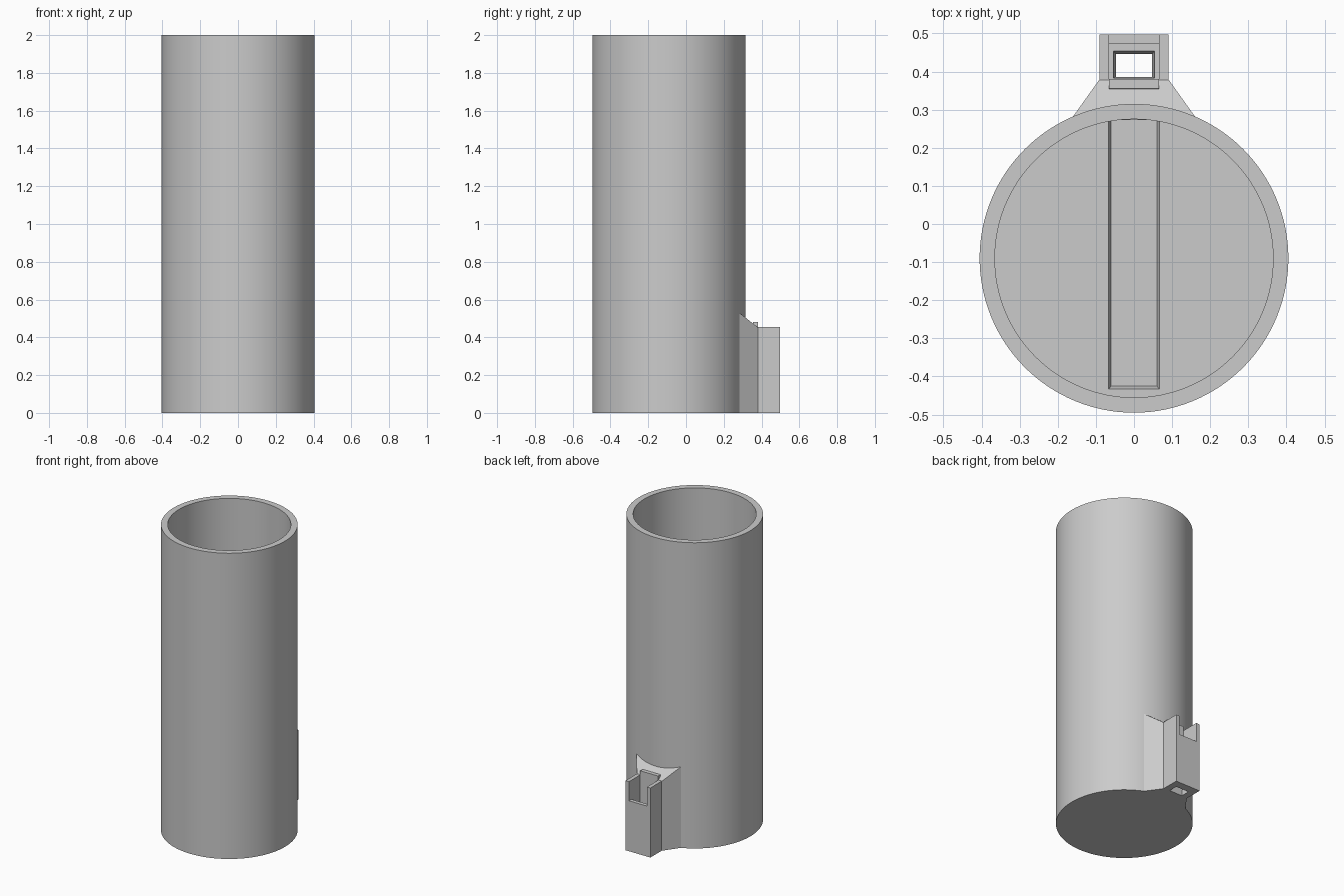
import bpy, bmesh, math
from mathutils import Matrix, Vector

if "Cube" in bpy.data.objects:
    bpy.data.objects.remove(bpy.data.objects["Cube"], do_unlink=True)

grey = bpy.data.materials.new("plain_grey")
grey.use_nodes = True
colour = (0.6, 0.6, 0.6, 1)
grey.diffuse_color = colour
grey.node_tree.nodes["Principled BSDF"].inputs["Base Color"].default_value = colour

CY, R_OUT, R_IN, FLOOR = -0.09, 0.405, 0.365, 0.04


def finish(name, bm):
    bmesh.ops.recalc_face_normals(bm, faces=bm.faces)
    mesh = bpy.data.meshes.new(name)
    bm.to_mesh(mesh)
    bm.free()
    mesh.materials.append(grey)
    ob = bpy.data.objects.new(name, mesh)
    bpy.context.collection.objects.link(ob)
    return ob


def cylinder(name, r, z0, z1):
    bm = bmesh.new()
    bmesh.ops.create_cone(bm, cap_ends=True, segments=128, radius1=r, radius2=r,
                          depth=z1 - z0, matrix=Matrix.Translation((0, CY, (z0 + z1) / 2)))
    return finish(name, bm)


def prism(name, points, direction):
    bm = bmesh.new()
    face = bm.faces.new([bm.verts.new(p) for p in points])
    side = bmesh.ops.extrude_face_region(bm, geom=[face])["geom"]
    bmesh.ops.translate(bm, vec=Vector(direction),
                        verts=[v for v in side if isinstance(v, bmesh.types.BMVert)])
    return finish(name, bm)


def taper_box(name, low, high, z0, z1):
    """Box between two rectangles (half width, y start, y end)."""
    bm = bmesh.new()
    rings = []
    for (w, a, b), z in ((low, z0), (high, z1)):
        rings.append([bm.verts.new(p) for p in ((-w, a, z), (w, a, z), (w, b, z), (-w, b, z))])
    for ring in rings:
        bm.faces.new(ring)
    for i in range(4):
        j = (i + 1) % 4
        bm.faces.new((rings[0][i], rings[0][j], rings[1][j], rings[1][i]))
    return finish(name, bm)


def combine(ob, other, operation="DIFFERENCE"):
    other.hide_render = True
    mod = ob.modifiers.new("combine", "BOOLEAN")
    mod.operation, mod.solver, mod.object = operation, "EXACT", other
    bpy.context.view_layer.objects.active = ob
    bpy.ops.object.modifier_apply(modifier=mod.name)
    bpy.data.objects.remove(other, do_unlink=True)


# Tall open cup with a shallow groove across its floor
cup = cylinder("cup", R_OUT, 0, 2)
combine(cup, cylinder("cavity", R_IN, FLOOR, 2.1))
combine(cup, taper_box("floor_groove", (0.06, -0.425, 0.273), (0.067, -0.434, 0.273),
                       FLOOR - 0.02, FLOOR + 0.002))

# Rear bracket with flared root and sloping shoulder
half = [(0.165, 0.275), (0.09, 0.38), (0.09, 0.497)]
outline = [(x, y, 0) for x, y in half] + [(-x, y, 0) for x, y in reversed(half)]
bracket = prism("clip_bracket", outline, (0, 0, 0.65))
slope = [(0.2, 0.594), (0.378, 0.455), (0.6, 0.455), (0.6, 0.8), (0.2, 0.8)]
combine(bracket, prism("slope_cutter", [(-0.3, y, z) for y, z in slope], (0.6, 0, 0)))
combine(bracket, cylinder("wall_cutter", R_OUT - 0.002, -0.1, 1))

# Raised tab in front of the socket
combine(bracket, taper_box("tab", (0.065, 0.34, 0.381), (0.065, 0.355, 0.381), 0.4, 0.482), "UNION")

# Socket, lowered outer lip and tapered through hole
combine(bracket, taper_box("socket", (0.065, 0.381, 0.472), (0.065, 0.381, 0.472), 0.06, 0.6))
combine(bracket, taper_box("lip_notch", (0.065, 0.44, 0.6), (0.065, 0.44, 0.6), 0.33, 0.6))
combine(bracket, taper_box("through_hole", (0.046, 0.386, 0.444), (0.055, 0.382, 0.455), -0.01, 0.07))

# Smooth round walls, crisp edges
bpy.ops.object.select_all(action="DESELECT")
for ob in (cup, bracket):
    ob.select_set(True)
bpy.context.view_layer.objects.active = cup
bpy.ops.object.shade_smooth_by_angle(angle=math.radians(25))
